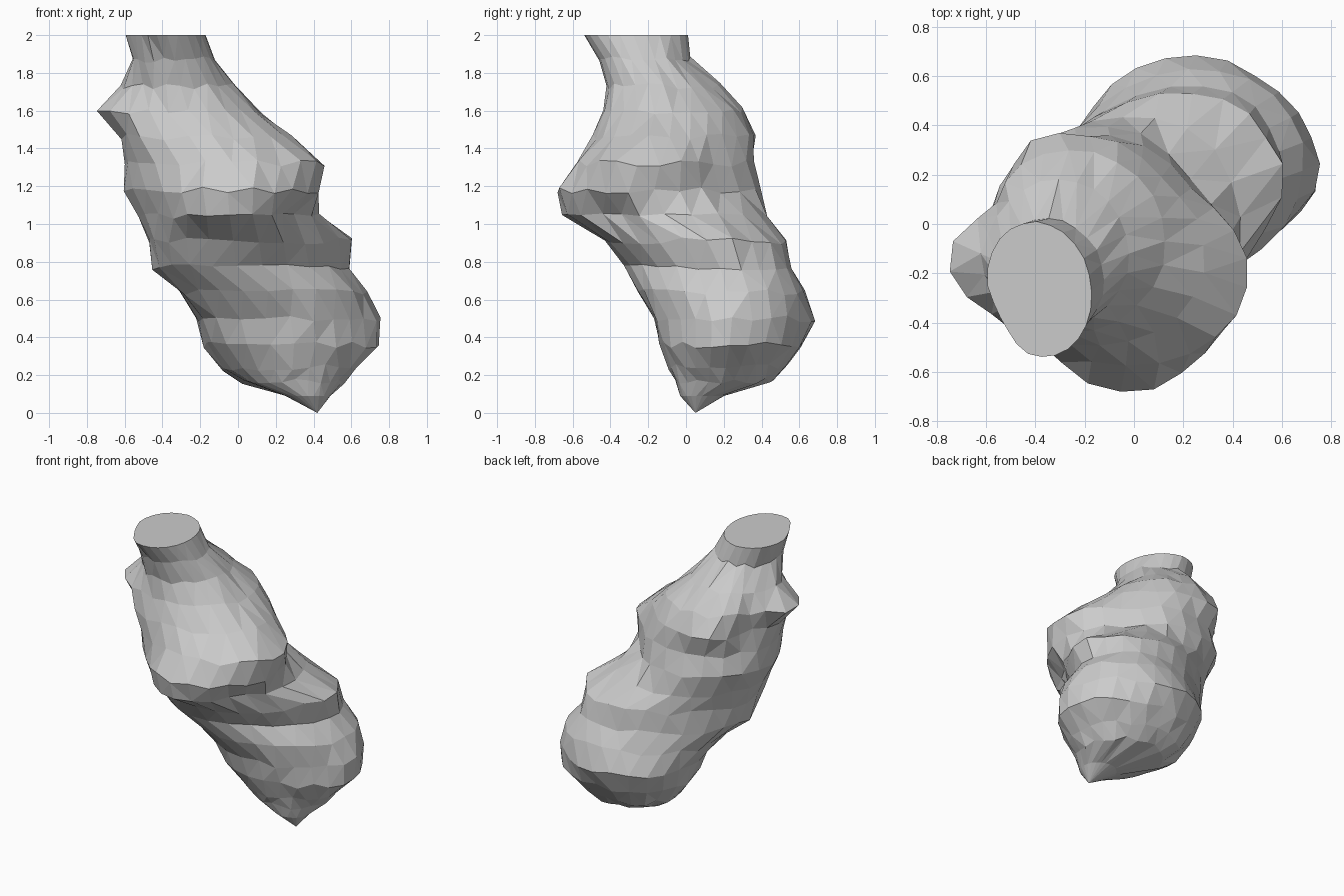
import bpy, bmesh, random
from math import sin, cos, pi, radians, exp

random.seed(4)
SEG = 24

# cross-sections: z, x min, x max, y min, y max, skew
sections = [
    (0.09, 0.25, 0.49, -0.03, 0.20, 0.0),
    (0.17, 0.02, 0.56, -0.06, 0.46, -0.1),
    (0.24, -0.09, 0.63, -0.09, 0.54, -0.1),
    (0.36, -0.18, 0.75, -0.14, 0.62, -0.05),
    (0.50, -0.22, 0.75, -0.17, 0.68, -0.05),
    (0.64, -0.31, 0.69, -0.25, 0.63, 0.12),
    (0.77, -0.45, 0.59, -0.33, 0.56, 0.3),
    (0.91, -0.48, 0.56, -0.43, 0.53, 0.25),
    (1.04, -0.53, 0.44, -0.66, 0.43, 0.0),
    (1.18, -0.60, 0.44, -0.68, 0.40, -0.1),
    (1.32, -0.60, 0.47, -0.58, 0.36, -0.12),
    (1.46, -0.61, 0.29, -0.49, 0.36, -0.1),
    (1.60, -0.66, 0.13, -0.44, 0.30, 0.0),
    (1.73, -0.59, -0.02, -0.42, 0.18, 0.0),
    (1.87, -0.56, -0.12, -0.46, 0.02, -0.05),
    (2.00, -0.60, -0.17, -0.54, 0.01, -0.1),
]

# local bulges and hollows: z -> list of (angle, amount, angular width)
bumps = {
    0.36: [(225, 0.04, 25), (315, -0.03, 25)],
    0.50: [(225, 0.06, 25), (315, -0.04, 25), (45, -0.02, 25)],
    0.64: [(225, 0.04, 25)],
    0.91: [(5, 0.05, 20), (50, 0.02, 25)],
    1.04: [(225, -0.06, 25), (322, -0.10, 24), (50, 0.04, 25)],
    1.18: [(225, -0.05, 25), (315, -0.03, 22), (40, -0.06, 28)],
    1.32: [(40, -0.08, 28), (222, 0.03, 25), (155, -0.02, 22)],
    1.46: [(222, 0.08, 25), (40, -0.04, 28), (155, -0.05, 22),
           (118, 0.04, 18)],
    1.60: [(188, 0.09, 20), (215, 0.06, 22), (150, -0.06, 20)],
    1.73: [(185, 0.03, 20)],
    2.00: [(215, -0.03, 28)],
}


def ring(bm, z, x0, x1, y0, y1, skew):
    cx, cy = (x0 + x1) / 2, (y0 + y1) / 2
    rx, ry = (x1 - x0) / 2, (y1 - y0) / 2
    verts = []
    for i in range(SEG):
        # skew split over both axes leans the oval along a diagonal
        t = 2 * pi * i / SEG
        push = 0
        for ang, amt, wid in bumps.get(z, []):
            diff = (t - radians(ang) + pi) % (2 * pi) - pi
            push += amt * exp(-(diff / radians(wid)) ** 2)
        # slight roughness, kept off the flat cut at the top
        rough = 1 + random.uniform(-0.015, 0.015)
        dz = 0 if z > 1.95 or z < 0.1 else random.uniform(-0.018, 0.018)
        x = cx + rx * cos(t - skew / 2) * rough + push * cos(t)
        y = cy + ry * sin(t + skew / 2) * rough + push * sin(t)
        verts.append(bm.verts.new((x, y, z + dz)))
    return verts


# lumpy leaning body
bm = bmesh.new()
rings = [ring(bm, *s) for s in sections]
tip = bm.verts.new((0.42, 0.05, 0))
for i in range(SEG):
    bm.faces.new((tip, rings[0][(i + 1) % SEG], rings[0][i]))
for low, high in zip(rings, rings[1:]):
    for i in range(SEG):
        j = (i + 1) % SEG
        a, b, c, d = low[i], low[j], high[j], high[i]
        # split each patch along its shorter diagonal
        if (a.co - c.co).length < (b.co - d.co).length:
            bm.faces.new((a, b, c))
            bm.faces.new((a, c, d))
        else:
            bm.faces.new((a, b, d))
            bm.faces.new((b, c, d))

# flat cut end
bm.faces.new(rings[-1])
bmesh.ops.recalc_face_normals(bm, faces=bm.faces)

mesh = bpy.data.meshes.new("rock_body")
bm.to_mesh(mesh)
bm.free()
bpy.context.collection.objects.link(bpy.data.objects.new("rock_body", mesh))
